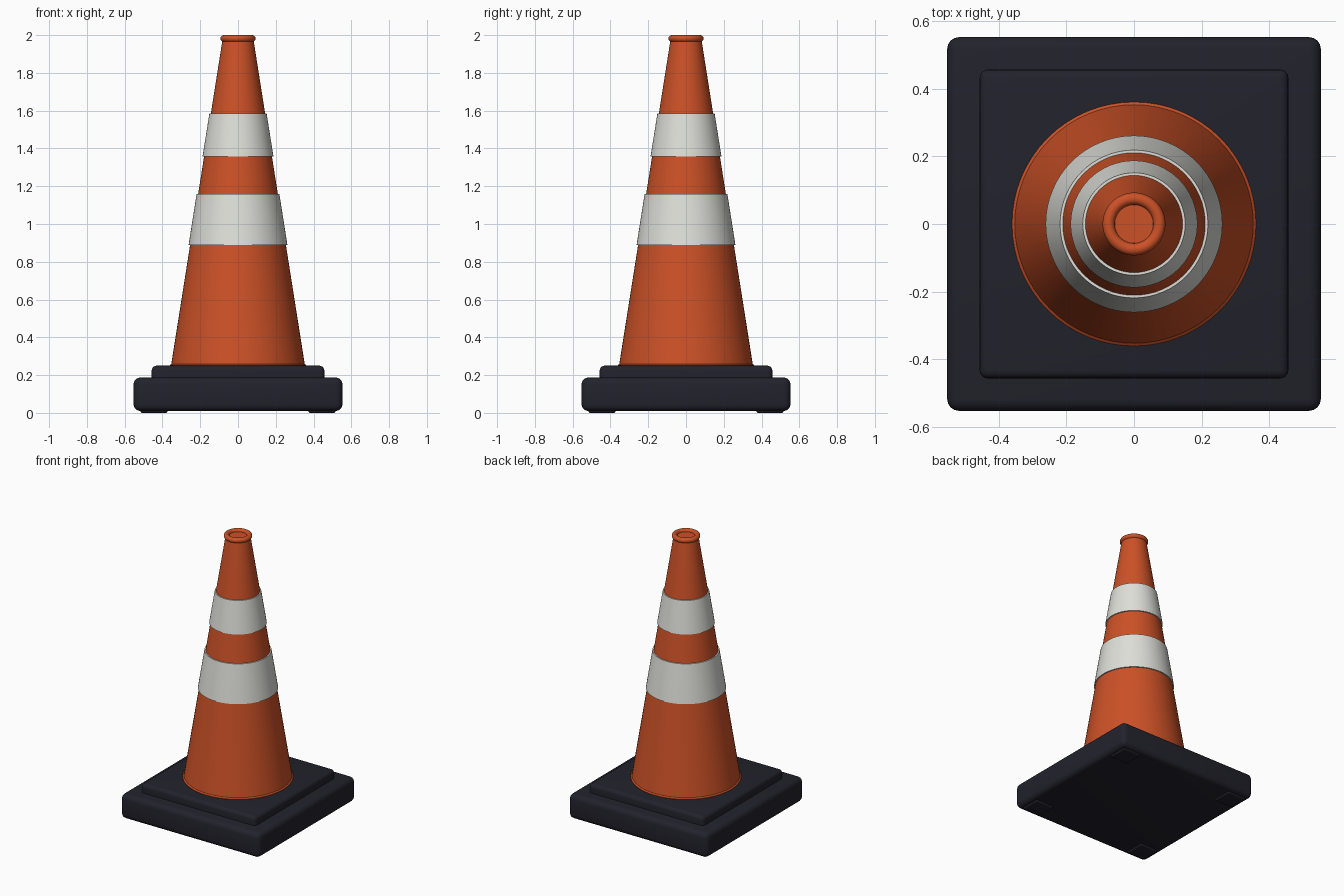
import bpy
import bmesh
from math import cos, sin, pi, radians

cube = bpy.data.objects.get("Cube")
if cube:
    bpy.data.objects.remove(cube, do_unlink=True)


def make_material(name, rgb):
    mat = bpy.data.materials.new(name)
    mat.use_nodes = True
    mat.diffuse_color = (*rgb, 1)
    mat.node_tree.nodes["Principled BSDF"].inputs["Base Color"].default_value = (*rgb, 1)
    return mat


orange = make_material("safety orange", (0.60, 0.082, 0.02))
white = make_material("reflective white", (0.73, 0.74, 0.69))
rubber = make_material("dark rubber", (0.016, 0.016, 0.025))


def finish(name, bm, mat, angle=35):
    bmesh.ops.recalc_face_normals(bm, faces=bm.faces)
    mesh = bpy.data.meshes.new(name)
    bm.to_mesh(mesh)
    bm.free()
    mesh.materials.append(mat)
    obj = bpy.data.objects.new(name, mesh)
    bpy.context.collection.objects.link(obj)
    bpy.ops.object.select_all(action="DESELECT")
    obj.select_set(True)
    bpy.context.view_layer.objects.active = obj
    bpy.ops.object.shade_smooth_by_angle(angle=radians(angle))
    return obj


def block(name, x, y, half, bottom, top, bevel):
    """Square rubber slab with rounded edges."""
    bm = bmesh.new()
    bmesh.ops.create_cube(bm, size=1)
    bmesh.ops.scale(bm, vec=(2 * half, 2 * half, top - bottom), verts=bm.verts)
    bmesh.ops.translate(bm, vec=(x, y, (top + bottom) / 2), verts=bm.verts)
    bmesh.ops.bevel(bm, geom=bm.edges[:], offset=bevel, segments=4,
                    profile=0.5, affect="EDGES")
    return finish(name, bm, rubber)


def lathe(name, profile, mat, closed=False, caps=False, sides=64):
    """Revolve (radius, height) points around z."""
    bm = bmesh.new()
    rings = [[bm.verts.new((r * cos(2 * pi * i / sides), r * sin(2 * pi * i / sides), z))
              for i in range(sides)] for r, z in profile]
    pairs = list(zip(rings, rings[1:]))
    if closed:
        pairs.append((rings[-1], rings[0]))
    for a, b in pairs:
        for i in range(sides):
            j = (i + 1) % sides
            bm.faces.new((a[i], a[j], b[j], b[i]))
    if caps:
        bm.faces.new(rings[0])
        bm.faces.new(rings[-1])
    return finish(name, bm, mat)


# Base: wide slab, raised step and four shallow corner feet
block("base_slab", 0, 0, 0.553, 0.01, 0.187, 0.035)
block("base_step", 0, 0, 0.457, 0.15, 0.25, 0.025)
for side, x in (("left", 1), ("right", -1)):
    for end, y in (("front", -1), ("back", 1)):
        block(f"{end}_{side}_foot", x * 0.445, y * 0.445, 0.072, 0, 0.04, 0.01)

# Cone body with a small flange at its foot
FOOT, TIP = (0.353, 0.26), (0.081, 1.982)
lathe("cone_body", [(0.361, 0.245), (0.361, 0.253), FOOT, TIP], orange, caps=True)


def cone_radius(z):
    t = (z - FOOT[1]) / (TIP[1] - FOOT[1])
    return FOOT[0] + t * (TIP[0] - FOOT[0])


# Reflective sleeves, slightly proud of the cone
for name, low, high in (("lower_stripe", 0.89, 1.16), ("upper_stripe", 1.357, 1.585)):
    lathe(name, [(cone_radius(z) + d, z) for z, d in
                 ((low, -0.004), (low, 0.008), (high, 0.008), (high, -0.004))],
          white, closed=True)

# Rolled rim around the tip
lathe("top_rim", [(0.075 + 0.018 * cos(2 * pi * k / 16), 1.982 + 0.018 * sin(2 * pi * k / 16))
                  for k in range(16)], orange, closed=True)
